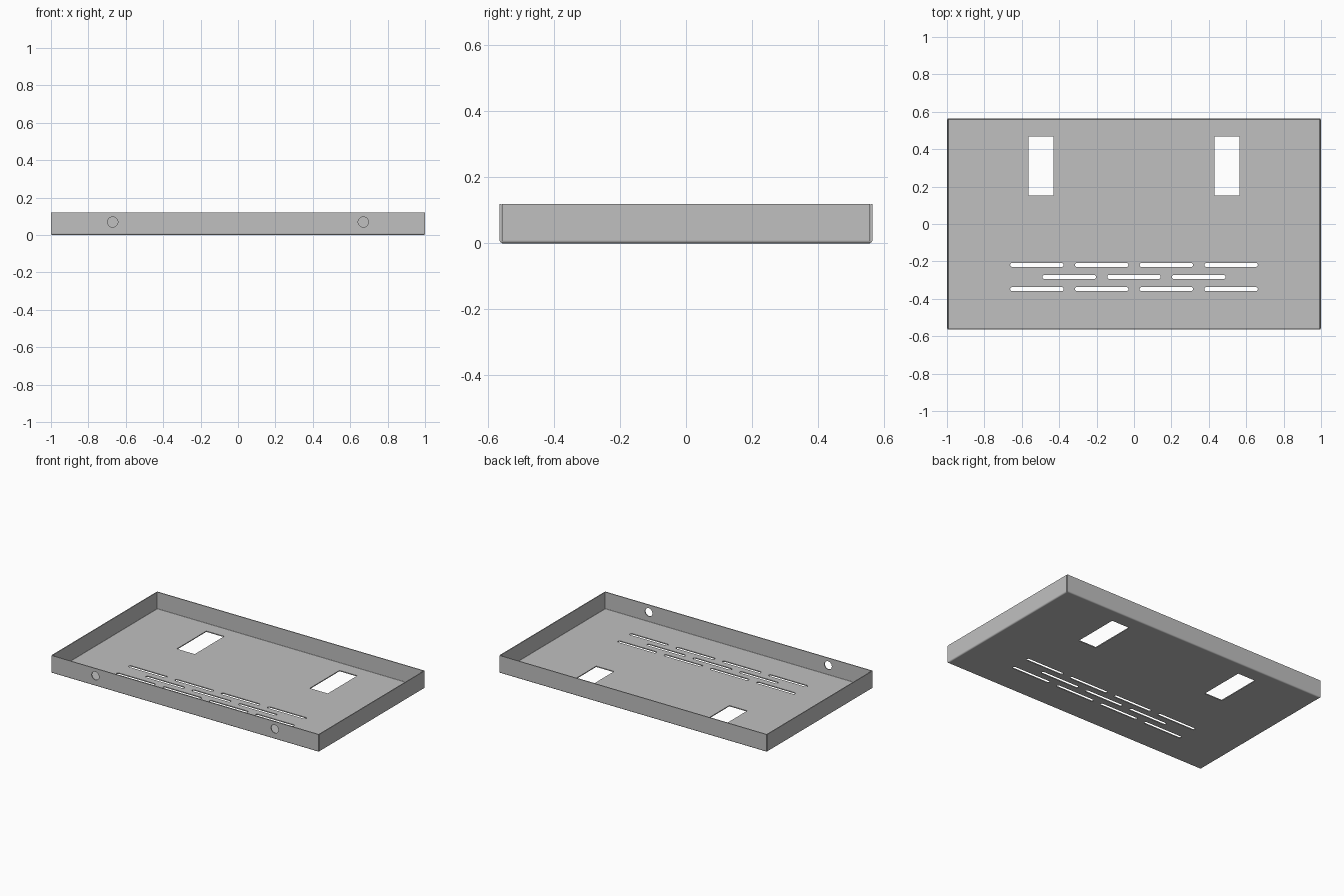
import bpy, bmesh
from math import pi, sin, cos, radians
from mathutils import Matrix, Vector

if "Cube" in bpy.data.objects:
    bpy.data.objects.remove(bpy.data.objects["Cube"])

HALF_X, HALF_Y, HEIGHT = 1.0, 0.565, 0.119
THICK, BEND = 0.006, 0.009          # sheet gauge and outer bend radius

steel = bpy.data.materials.new("grey_sheet_metal")
steel.use_nodes = True
GREY = (0.527, 0.527, 0.527, 1)
steel.diffuse_color = GREY
steel.node_tree.nodes["Principled BSDF"].inputs["Base Color"].default_value = GREY


def rect(cx, cy, w, h):
    return [(cx + sx * w / 2, cy + sy * h / 2)
            for sx, sy in ((-1, -1), (1, -1), (1, 1), (-1, 1))]


def slot(cx, cy, length, width, steps=8):
    """Rounded-end outline; a circle when length equals width."""
    r, off = width / 2, (length - width) / 2
    pts = []
    for side, start in ((1, -pi / 2), (-1, pi / 2)):
        for i in range(steps + 1):
            a = start + pi * i / steps
            if off > 0 or i < steps:
                pts.append((cx + side * off + r * cos(a), cy + r * sin(a)))
    return pts


def finish(name, mesh, matrix):
    obj = bpy.data.objects.new(name, mesh)
    bpy.context.collection.objects.link(obj)
    mesh.transform(matrix)
    bm = bmesh.new()
    bm.from_mesh(mesh)
    bmesh.ops.remove_doubles(bm, verts=bm.verts, dist=0.00005)
    bmesh.ops.recalc_face_normals(bm, faces=bm.faces)
    bm.to_mesh(mesh)
    bm.free()
    mesh.materials.clear()
    mesh.materials.append(steel)
    bpy.ops.object.select_all(action='DESELECT')
    obj.select_set(True)
    bpy.context.view_layer.objects.active = obj
    bpy.ops.object.shade_smooth_by_angle(angle=radians(35))
    return obj


def sheet(name, outlines, matrix):
    """Flat plate: the first outline is the edge, the others are holes."""
    curve = bpy.data.curves.new(name, 'CURVE')
    curve.dimensions = '2D'
    curve.fill_mode = 'BOTH'
    curve.extrude = THICK / 2
    for pts in outlines:
        spline = curve.splines.new('POLY')
        spline.points.add(len(pts) - 1)
        for p, (x, y) in zip(spline.points, pts):
            p.co = (x, y, 0, 1)
        spline.use_cyclic_u = True
    temp = bpy.data.objects.new(name + "_outline", curve)
    bpy.context.collection.objects.link(temp)
    bpy.context.view_layer.update()
    graph = bpy.context.evaluated_depsgraph_get()
    mesh = bpy.data.meshes.new_from_object(temp.evaluated_get(graph))
    bpy.data.objects.remove(temp)
    return finish(name, mesh, matrix)


def bend(name, reach, width, matrix, steps=6):
    """Quarter-round fold along local x, outward along local -y."""
    arc = [pi / 2 * i / steps for i in range(steps + 1)]
    ring = [(BEND, a) for a in arc] + [(BEND - THICK, a) for a in reversed(arc)]
    bm = bmesh.new()
    verts = [bm.verts.new((-width / 2, -(reach - BEND + r * sin(a)), BEND - r * cos(a)))
             for r, a in ring]
    face = bm.faces.new(verts)
    new = bmesh.ops.extrude_face_region(bm, geom=[face])["geom"]
    bmesh.ops.translate(bm, vec=(width, 0, 0),
                        verts=[v for v in new if isinstance(v, bmesh.types.BMVert)])
    mesh = bpy.data.meshes.new(name)
    bm.to_mesh(mesh)
    bm.free()
    return finish(name, mesh, matrix)


# Floor with two windows and three staggered rows of vents
PITCH = 0.346
floor = [rect(0, 0, 2 * (HALF_X - BEND), 2 * (HALF_Y - BEND))]
floor += [rect(side * 0.497, 0.31, 0.134, 0.315) for side in (-1, 1)]
for row_y, count in ((-0.219, 4), (-0.283, 3), (-0.348, 4)):
    floor += [slot((i - (count - 1) / 2) * PITCH, row_y, 0.286, 0.022)
              for i in range(count)]
sheet("floor", floor, Matrix.Translation((0, 0, THICK / 2)))

# Four folded walls; only the front one has round holes
long_width = 2 * (HALF_X - 0.002)
short_width = 2 * (HALF_Y - THICK - 0.001)
holes = [slot(side * 0.67, 0.069, 0.055, 0.055, 16) for side in (-1, 1)]
upright = Matrix.Rotation(pi / 2, 4, 'X')
for name, angle, reach, width, cuts in (
        ("front", 0, HALF_Y, long_width, holes),
        ("left", pi / 2, HALF_X, short_width, []),
        ("back", pi, HALF_Y, long_width, []),
        ("right", -pi / 2, HALF_X, short_width, [])):
    turn = Matrix.Rotation(angle, 4, 'Z')
    outline = rect(0, (HEIGHT + BEND) / 2, width, HEIGHT - BEND)
    place = Matrix.Translation(Vector((0, -reach + THICK / 2, 0)))
    sheet(name + "_wall", [outline] + cuts, turn @ place @ upright)
    bend(name + "_bend", reach, width, turn)
